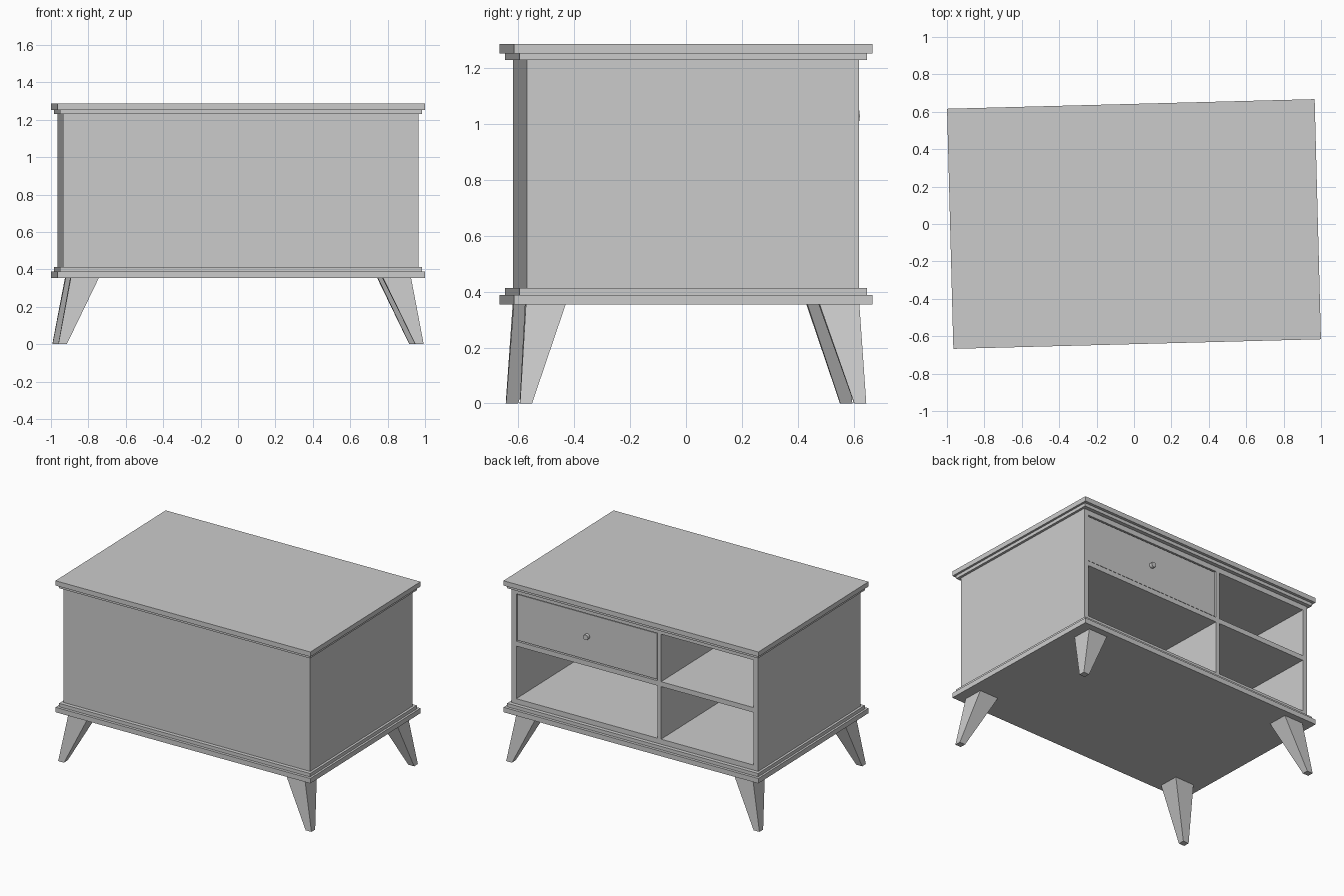
import bpy, bmesh, math
from mathutils import Matrix

if "Cube" in bpy.data.objects:
    bpy.data.objects.remove(bpy.data.objects["Cube"])

TURN = Matrix.Rotation(math.radians(1.5), 4, 'Z')  # whole cabinet sits slightly turned
A, B = 0.951, 0.595          # body half width / half depth
Z0, Z1 = 0.413, 1.23         # body bottom / top
T = 0.036                    # board thickness
DIV = (-0.202, -0.174)       # divider x range
SHELF = (0.822, 0.857)       # shelf z range


def finish(name, bm):
    bmesh.ops.recalc_face_normals(bm, faces=bm.faces)
    bmesh.ops.transform(bm, matrix=TURN, verts=bm.verts)
    mesh = bpy.data.meshes.new(name)
    bm.to_mesh(mesh)
    bm.free()
    obj = bpy.data.objects.new(name, mesh)
    bpy.context.collection.objects.link(obj)
    return obj


def frustum(name, low, high, z0, z1):
    """Four-sided block between two (x0, x1, y0, y1) rectangles."""
    bm = bmesh.new()
    rings = []
    for (x0, x1, y0, y1), z in ((low, z0), (high, z1)):
        rings.append([bm.verts.new((x, y, z)) for x, y in
                      ((x0, y0), (x1, y0), (x1, y1), (x0, y1))])
    bm.faces.new(rings[0])
    bm.faces.new(rings[1])
    for i in range(4):
        j = (i + 1) % 4
        bm.faces.new((rings[0][i], rings[0][j], rings[1][j], rings[1][i]))
    return finish(name, bm)


def box(name, x, y, z):
    rect = (*x, *y)
    return frustum(name, rect, rect, *z)


def slab(name, a, b, z0, z1):
    return box(name, (-a, a), (-b, b), (z0, z1))


# Stepped top and base mouldings
slab("top_board", 0.983, 0.642, 1.253, 1.287)
slab("top_step", 0.968, 0.622, Z1, 1.253)
slab("base_step", 0.968, 0.622, 0.389, Z0)
slab("base_board", 0.983, 0.642, 0.354, 0.389)

# Carcass: closed front, open shelves at the back
inner = A - T
depth = (-B + T, B)
box("front_panel", (-A, A), (-B, -B + T), (Z0, Z1))
box("left_side", (-A, -inner), depth, (Z0, Z1))
box("right_side", (inner, A), depth, (Z0, Z1))
box("floor_board", (-inner, inner), depth, (Z0, Z0 + T))
box("ceiling_board", (-inner, inner), depth, (Z1 - T, Z1))
box("divider", DIV, depth, (Z0 + T, Z1 - T))
box("small_shelf", (-inner, DIV[0]), depth, SHELF)
box("wide_shelf", (DIV[1], inner), depth, SHELF)

# Drawer with a small gap around it, and its knob
gap = 0.006
dx = (DIV[1] + gap, inner - gap)
dz = (SHELF[1] + gap, Z1 - T - gap)
box("drawer", dx, (-B + 0.1, B - 0.006), dz)
bm = bmesh.new()
bmesh.ops.create_cone(bm, cap_ends=True, segments=12, radius1=0.019, radius2=0.019,
                      depth=0.03,
                      matrix=Matrix.Translation((sum(dx) / 2, B + 0.002, 1.03))
                      @ Matrix.Rotation(math.pi / 2, 4, 'X'))
finish("drawer_knob", bm)

# Splayed tapered legs, one per corner
for sx, nx in ((-1, "left"), (1, "right")):
    for sy, ny in ((-1, "front"), (1, "back")):
        foot = (sx * 0.932, sx * 0.977, sy * 0.577, sy * 0.62)
        head = (sx * 0.76, sx * 0.91, sy * 0.455, sy * 0.597)
        frustum(f"{ny}_{nx}_leg", foot, head, 0.0, 0.354)
